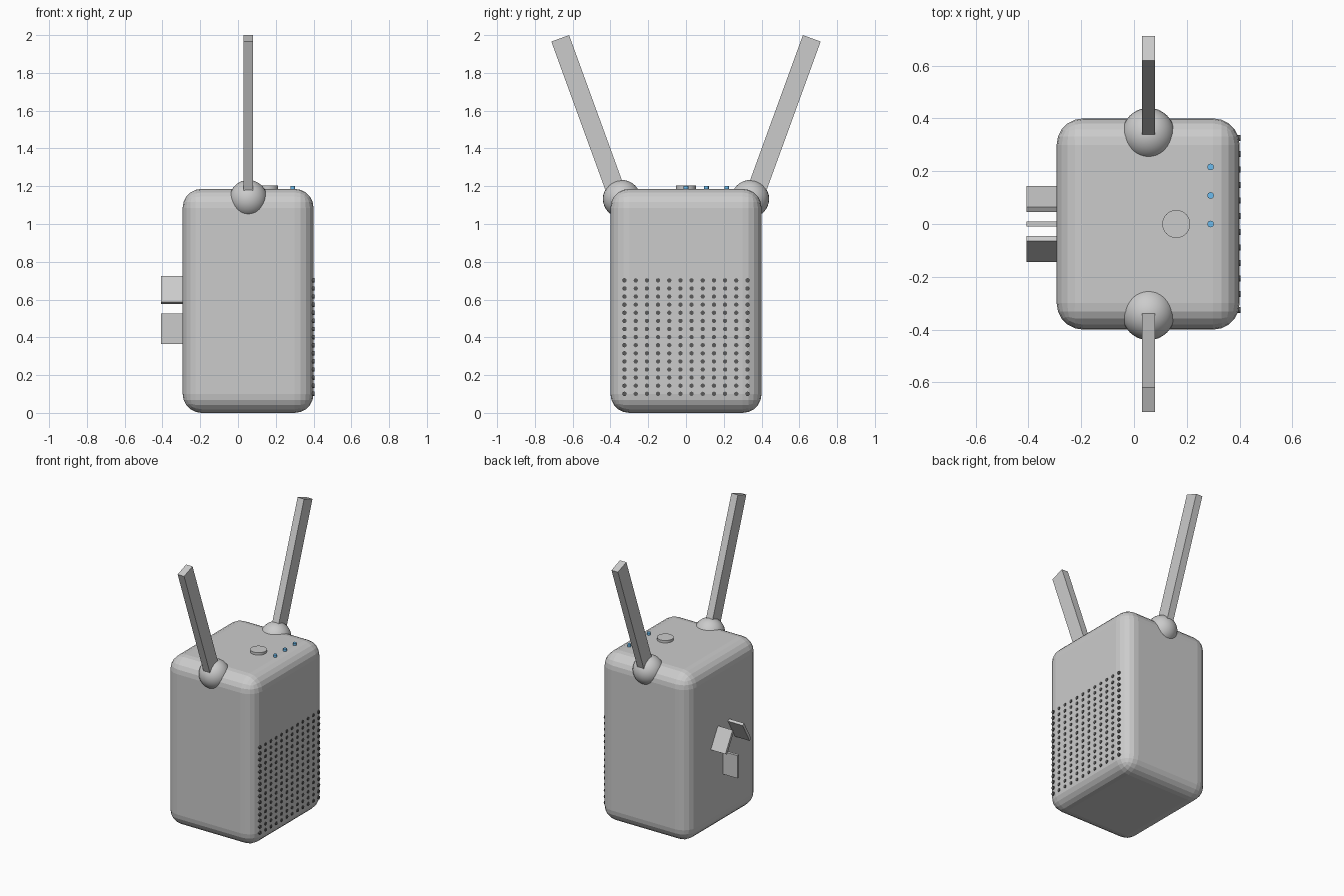
import bpy, bmesh
from math import radians, sin, cos
from mathutils import Matrix, Vector

if "Cube" in bpy.data.objects:
    bpy.data.objects.remove(bpy.data.objects["Cube"])


def material(name, rgb):
    m = bpy.data.materials.new(name)
    m.diffuse_color = (*rgb, 1)
    m.use_nodes = True
    m.node_tree.nodes["Principled BSDF"].inputs["Base Color"].default_value = m.diffuse_color
    return m


def add_object(name, bm, mat=None, smooth=False):
    me = bpy.data.meshes.new(name)
    bm.to_mesh(me)
    bm.free()
    ob = bpy.data.objects.new(name, me)
    bpy.context.collection.objects.link(ob)
    if mat:
        me.materials.append(mat)
    if smooth:
        bpy.ops.object.select_all(action='DESELECT')
        bpy.context.view_layer.objects.active = ob
        ob.select_set(True)
        bpy.ops.object.shade_smooth_by_angle(angle=radians(35))
    return ob


def box(name, center, size, tilt=0):
    bm = bmesh.new()
    m = (Matrix.Translation(center) @ Matrix.Rotation(tilt, 4, 'X')
         @ Matrix.Diagonal((*size, 1)))
    bmesh.ops.create_cube(bm, size=1, matrix=m)
    return add_object(name, bm)


def add_cylinder(bm, center, radius, depth, sides, rot=Matrix()):
    bmesh.ops.create_cone(bm, cap_ends=True, segments=sides, radius1=radius, radius2=radius,
                          depth=depth, matrix=Matrix.Translation(center) @ rot)


blue = material("indicator_blue", (0.15, 0.5, 0.85))
dark = material("vent_dark", (0.1, 0.1, 0.1))

# Rounded housing
body = box("body", (0.0535, 0, 0.593), (0.693, 0.8, 1.186))
bevel = body.modifiers.new("rounding", 'BEVEL')
bevel.width = 0.1
bevel.segments = 5

# Ball joints and tilted antennas on both sides
TILT = radians(20)
for side, label in ((-1, "front"), (1, "back")):
    joint = Vector((0.055, side * 0.34, 1.133))
    bm = bmesh.new()
    bmesh.ops.create_uvsphere(bm, u_segments=32, v_segments=16, radius=0.1,
                              matrix=Matrix.Translation(joint))
    add_object(label + "_antenna_joint", bm, smooth=True)
    tip = Vector((0.055, side * 0.666, 1.983))
    axis = Vector((0, side * sin(TILT), cos(TILT)))
    length = 0.88
    box(label + "_antenna", tip - axis * length / 2, (0.05, 0.1, length), -side * TILT)

# Plug prongs: two slanted blades above one upright blade
for side, label in ((-1, "front"), (1, "back")):
    box(label + "_slanted_prong", (-0.342, side * 0.095, 0.651), (0.13, 0.02, 0.16),
        side * radians(30))
box("ground_prong", (-0.342, 0, 0.445), (0.13, 0.02, 0.16))

# Top button
bm = bmesh.new()
add_cylinder(bm, (0.16, 0, 1.19), 0.053, 0.026, 32)
add_object("top_button", bm, smooth=True)

# Indicator lights
bm = bmesh.new()
for i in range(3):
    add_cylinder(bm, (0.29, 0.108 * i, 1.19), 0.0125, 0.024, 16)
add_object("indicator_lights", bm, blue, smooth=True)

# Vent dot grid on the right side
bm = bmesh.new()
turn = Matrix.Rotation(radians(90), 4, 'Y')
for col in range(12):
    for row in range(15):
        pos = (0.398, (col - 5.5) * 0.0591, 0.101 + row * 0.0429)
        add_cylinder(bm, pos, 0.0115, 0.012, 12, turn)
add_object("vent_dots", bm, dark)
